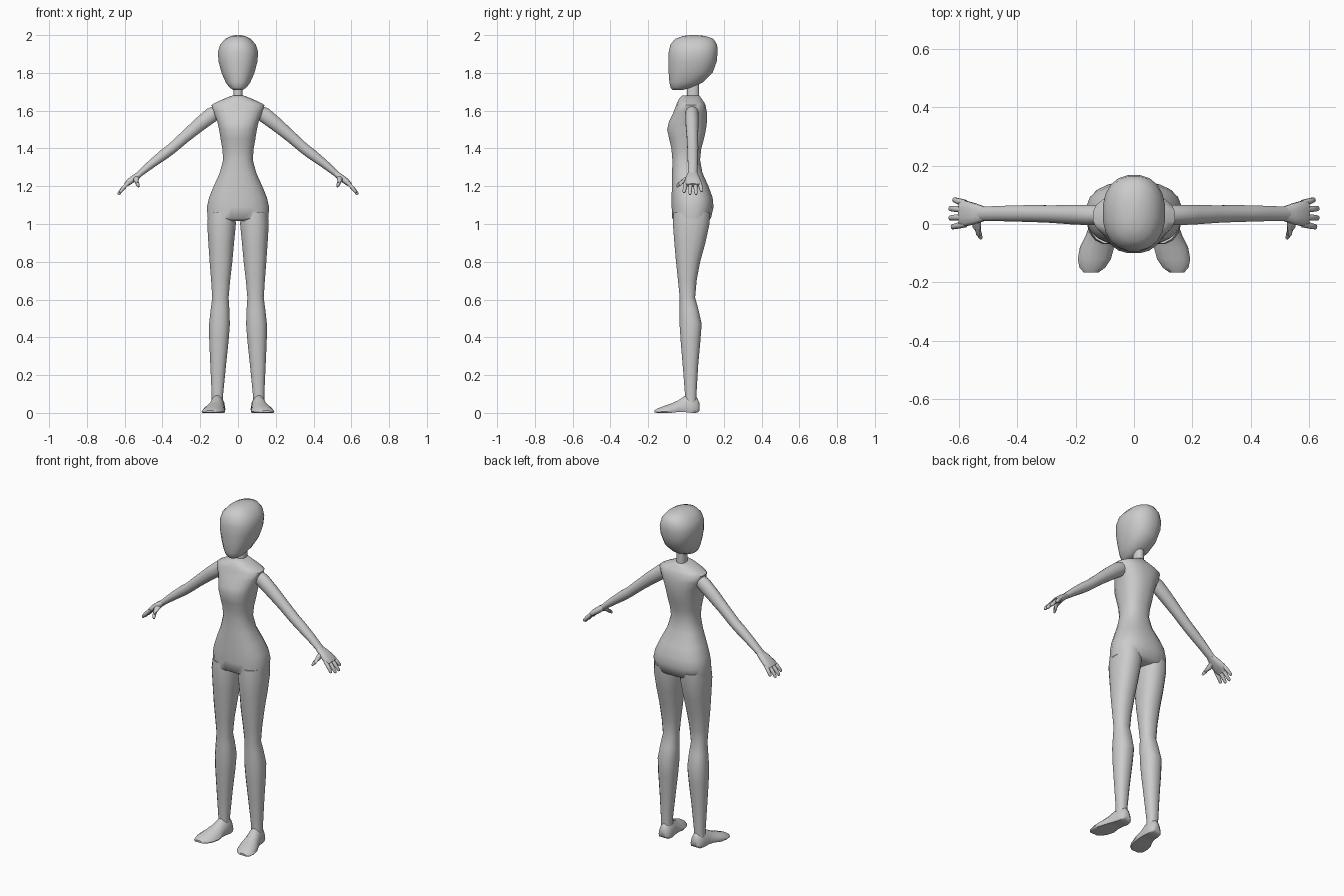
import bpy, bmesh, math
from mathutils import Vector

skin = bpy.data.materials.new("plain_grey")
skin.diffuse_color = (0.6, 0.6, 0.6, 1)


def oval(c, u, v, n, p):
    """Superellipse ring around c with half-axis vectors u and v."""
    pts = []
    for i in range(n):
        a = 2 * math.pi * (i + 0.5) / n
        co, si = math.cos(a), math.sin(a)
        pts.append(Vector(c) + u * math.copysign(abs(co) ** (2 / p), co)
                   + v * math.copysign(abs(si) ** (2 / p), si))
    return pts


def loft(bm, rings):
    """Skin a list of rings and cap both ends."""
    loops = [[bm.verts.new(p) for p in r] for r in rings]
    n = len(loops[0])
    for a, b in zip(loops, loops[1:]):
        for i in range(n):
            j = (i + 1) % n
            bm.faces.new((a[i], a[j], b[j], b[i]))
    bm.faces.new(loops[0][::-1])
    bm.faces.new(loops[-1])


def finish(name, bm, mirror=False, angle=50):
    bmesh.ops.recalc_face_normals(bm, faces=bm.faces)
    me = bpy.data.meshes.new(name)
    bm.to_mesh(me)
    bm.free()
    ob = bpy.data.objects.new(name, me)
    bpy.context.collection.objects.link(ob)
    me.materials.append(skin)
    if mirror:
        ob.modifiers.new("mirror", 'MIRROR')
    bpy.ops.object.select_all(action='DESELECT')
    ob.select_set(True)
    bpy.context.view_layer.objects.active = ob
    bpy.ops.object.shade_smooth_by_angle(angle=math.radians(angle))
    return ob


def column(name, rows, n=16, p=2.3, mirror=False, angle=50):
    """Upright body part; rows are (z, x centre, x half width, y front, y back)."""
    bm = bmesh.new()
    loft(bm, [oval((cx, (y0 + y1) / 2, z), Vector((hx, 0, 0)),
                   Vector((0, (y1 - y0) / 2, 0)), n, p)
              for z, cx, hx, y0, y1 in rows])
    return finish(name, bm, mirror, angle)


def limb(bm, rows, n=12, p=2.0):
    """Tube along a path; rows are (x, y, z, thickness radius, sideways radius)."""
    pts = [Vector(r[:3]) for r in rows]
    rings = []
    for i, r in enumerate(rows):
        t = (pts[min(i + 1, len(pts) - 1)] - pts[max(i - 1, 0)]).normalized()
        side = Vector((0, 1, 0)) if abs(t.y) < 0.75 else Vector((1, 0, 0))
        v = (side - t * side.dot(t)).normalized()
        rings.append(oval(pts[i], t.cross(v) * r[3], v * r[4], n, p))
    loft(bm, rings)


# Head and neck
column("head", [
    (1.71, 0, 0.026, -0.070, -0.015), (1.722, 0, 0.045, -0.082, 0.030),
    (1.75, 0, 0.066, -0.089, 0.090), (1.80, 0, 0.088, -0.093, 0.142),
    (1.86, 0, 0.104, -0.095, 0.164), (1.91, 0, 0.108, -0.093, 0.169),
    (1.95, 0, 0.095, -0.084, 0.166), (1.98, 0, 0.068, -0.058, 0.146),
    (1.995, 0, 0.038, -0.018, 0.105), (2.0, 0, 0.012, 0.02, 0.06)], n=20)
column("neck", [(1.64, 0, 0.028, 0.0, 0.072), (1.69, 0, 0.025, 0.004, 0.070),
                (1.78, 0, 0.025, 0.004, 0.070)], n=12)

# Torso with bust, waist and hips
column("torso", [
    (1.015, 0, 0.120, -0.045, 0.095), (1.03, 0, 0.163, -0.074, 0.133),
    (1.09, 0, 0.166, -0.077, 0.147), (1.14, 0, 0.155, -0.077, 0.142),
    (1.20, 0, 0.130, -0.076, 0.120), (1.27, 0, 0.098, -0.074, 0.088),
    (1.34, 0, 0.079, -0.073, 0.075), (1.40, 0, 0.084, -0.078, 0.082),
    (1.45, 0, 0.093, -0.090, 0.096), (1.50, 0, 0.101, -0.101, 0.107),
    (1.54, 0, 0.110, -0.092, 0.112), (1.59, 0, 0.130, -0.068, 0.112),
    (1.63, 0, 0.142, -0.052, 0.104), (1.645, 0, 0.115, -0.047, 0.096),
    (1.665, 0, 0.070, -0.036, 0.082), (1.68, 0, 0.030, -0.02, 0.072)],
    n=20, p=2.4, angle=60)

# Legs
column("leg", [
    (1.06, 0.086, 0.072, -0.068, 0.130), (1.00, 0.087, 0.077, -0.071, 0.126),
    (0.90, 0.089, 0.069, -0.063, 0.104), (0.80, 0.090, 0.061, -0.054, 0.076),
    (0.70, 0.092, 0.051, -0.043, 0.057), (0.61, 0.093, 0.044, -0.034, 0.049),
    (0.55, 0.095, 0.050, -0.034, 0.066), (0.47, 0.098, 0.056, -0.035, 0.084),
    (0.38, 0.101, 0.052, -0.029, 0.077), (0.25, 0.105, 0.042, -0.018, 0.065),
    (0.10, 0.109, 0.031, -0.006, 0.056), (0.05, 0.109, 0.031, -0.006, 0.056)],
    mirror=True)

# Feet: flat-soled sections from heel to toe (y, x centre, half width, bottom, top)
bm = bmesh.new()
rings = []
for y, cx, hw, z0, z1 in [
        (0.072, 0.106, 0.018, 0.012, 0.05), (0.06, 0.106, 0.034, 0.001, 0.080),
        (0.03, 0.107, 0.041, 0.0, 0.098), (-0.005, 0.111, 0.043, 0.004, 0.093),
        (-0.04, 0.118, 0.049, 0.005, 0.068), (-0.08, 0.127, 0.060, 0.0, 0.050),
        (-0.12, 0.136, 0.058, 0.0, 0.036), (-0.15, 0.143, 0.045, 0.0, 0.024),
        (-0.166, 0.147, 0.026, 0.002, 0.014)]:
    ring = oval((cx, y, z0), Vector((hw, 0, 0)), Vector((0, 0, z1 - z0)), 16, 2)
    for q in ring:
        q.z = max(q.z, z0)
    # Spread the lower half of the ring evenly over the sole
    for k in range(8, 16):
        q = ring[k]
        q.x = cx - hw + 2 * hw * (k - 7.5) / 8
    rings.append(ring)
loft(bm, rings)
finish("foot", bm, True)

# Arms
bm = bmesh.new()
limb(bm, [(0.10, 0.031, 1.602, 0.034, 0.032), (0.14, 0.031, 1.577, 0.042, 0.036),
          (0.20, 0.032, 1.530, 0.038, 0.035), (0.28, 0.034, 1.462, 0.032, 0.031),
          (0.35, 0.036, 1.400, 0.029, 0.030), (0.39, 0.036, 1.370, 0.029, 0.029),
          (0.46, 0.036, 1.316, 0.023, 0.027), (0.525, 0.035, 1.262, 0.016, 0.025),
          (0.545, 0.035, 1.246, 0.014, 0.024)])
finish("arm", bm, True)

# Hands: palm, four fingers and a thumb
bm = bmesh.new()
limb(bm, [(0.515, 0.035, 1.268, 0.015, 0.025), (0.545, 0.035, 1.246, 0.018, 0.036),
          (0.575, 0.036, 1.224, 0.017, 0.044), (0.597, 0.036, 1.205, 0.011, 0.043)], 12, 2.6)
for y0, y1, reach in [(-0.001, -0.010, 0.85), (0.024, 0.021, 1.0),
                      (0.049, 0.053, 1.0), (0.072, 0.083, 0.75)]:
    limb(bm, [(0.578, y0, 1.220, 0.010, 0.011),
              (0.578 + 0.030 * reach, (y0 + y1) / 2, 1.220 - 0.030 * reach, 0.011, 0.011),
              (0.578 + 0.052 * reach, y1, 1.220 - 0.058 * reach, 0.009, 0.009),
              (0.578 + 0.056 * reach, y1, 1.220 - 0.065 * reach, 0.004, 0.004)], 8)
limb(bm, [(0.538, 0.020, 1.246, 0.014, 0.016), (0.540, -0.008, 1.232, 0.013, 0.015),
          (0.532, -0.034, 1.212, 0.010, 0.011), (0.525, -0.049, 1.198, 0.005, 0.006)], 8)
finish("hand", bm, True)
